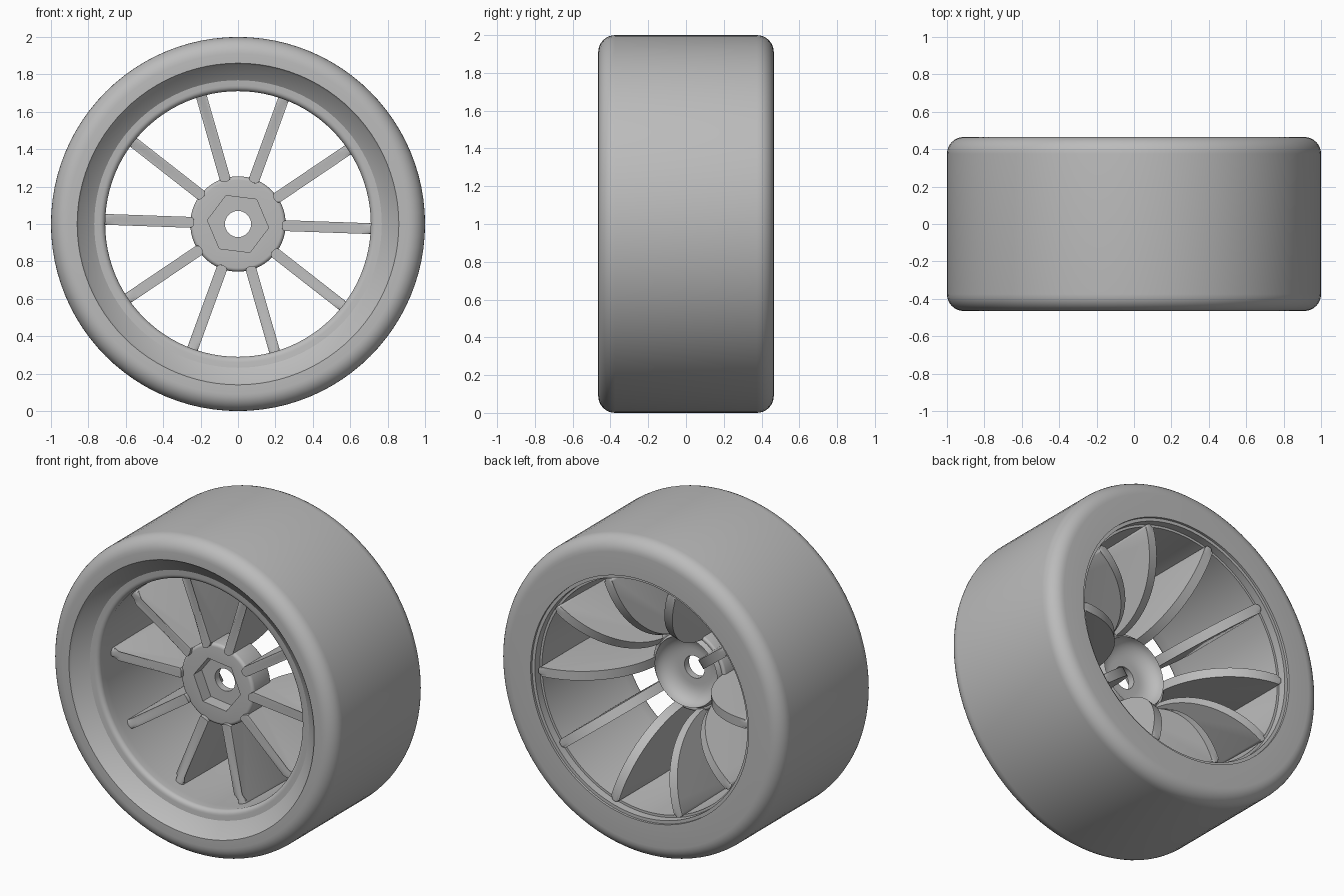
import bpy, bmesh, math
from mathutils import Matrix, Vector

cube = bpy.data.objects.get("Cube")
if cube:
    bpy.data.objects.remove(cube, do_unlink=True)

AXLE = Vector((0, 0, 1))

grey = bpy.data.materials.new("plain grey")
grey.use_nodes = True
COLOUR = (0.5, 0.5, 0.5, 1)
grey.diffuse_color = COLOUR
grey.node_tree.nodes["Principled BSDF"].inputs["Base Color"].default_value = COLOUR


def finish(bm, name, angle=35):
    """Turn a bmesh into a shaded object sitting on the axle."""
    bmesh.ops.recalc_face_normals(bm, faces=bm.faces)
    mesh = bpy.data.meshes.new(name)
    bm.to_mesh(mesh)
    bm.free()
    obj = bpy.data.objects.new(name, mesh)
    obj.location = AXLE
    bpy.context.collection.objects.link(obj)
    mesh.materials.append(grey)
    select(obj)
    bpy.ops.object.shade_smooth_by_angle(angle=math.radians(angle))
    return obj


def select(obj):
    bpy.ops.object.select_all(action='DESELECT')
    obj.select_set(True)
    bpy.context.view_layer.objects.active = obj


def arc(cx, cy, rx, ry, start, end, steps=8):
    """Points on an elliptical arc, as (radius, y)."""
    angles = [math.radians(start + (end - start) * i / steps) for i in range(steps + 1)]
    return [(cx + rx * math.cos(a), cy + ry * math.sin(a)) for a in angles]


def lathe(name, profile, segments=96):
    """Revolve a closed (radius, y) profile around the axle."""
    bm = bmesh.new()
    rings = []
    for i in range(segments):
        a = math.tau * i / segments
        rings.append([bm.verts.new((r * math.cos(a), y, r * math.sin(a))) for r, y in profile])
    n = len(profile)
    for i, ring in enumerate(rings):
        after = rings[(i + 1) % segments]
        for j in range(n):
            k = (j + 1) % n
            bm.faces.new((ring[j], ring[k], after[k], after[j]))
    return finish(bm, name)


# Tyre: rounded shoulders, sloped front lip, flat back wall
lathe("tyre",
      arc(0.91, -0.375, 0.09, 0.09, 0, -90)
      + [(0.86, -0.465), (0.85, -0.45), (0.765, -0.385), (0.765, 0.465)]
      + arc(0.91, 0.375, 0.09, 0.09, 90, 0))

# Rim barrel: front bead, straight inner wall, stepped back edge
lathe("rim_barrel",
      [(0.77, -0.388)] + arc(0.74, -0.355, 0.03, 0.03, 270, 180, 5)
      + [(0.715, -0.3), (0.73, 0.4), (0.745, 0.4), (0.745, 0.45), (0.77, 0.45)])

# Hub: flat front face, dished back, hexagonal nut pocket
hub = lathe("hub",
            [(0.07, -0.21)] + arc(0.235, -0.19, 0.02, 0.02, -90, 0, 5)
            + arc(0.24, -0.045, 0.015, 0.015, 0, 120, 5)
            + arc(0.11, 0.0, 0.11, 0.085, 0, -90, 7) + [(0.07, -0.085)], 64)

bm = bmesh.new()
bmesh.ops.create_cone(bm, cap_ends=True, segments=6, radius1=0.165, radius2=0.165, depth=0.2)
bmesh.ops.rotate(bm, verts=bm.verts, matrix=Matrix.Rotation(math.radians(83), 3, 'Z'))
bmesh.ops.rotate(bm, verts=bm.verts, matrix=Matrix.Rotation(math.radians(90), 3, 'X'))
bmesh.ops.translate(bm, verts=bm.verts, vec=(0, -0.23, 0))
cutter = finish(bm, "hex_cutter")
cutter.hide_render = True
cut = hub.modifiers.new("hex pocket", 'BOOLEAN')
cut.object = cutter
cut.solver = 'EXACT'
select(hub)
bpy.ops.object.modifier_apply(modifier=cut.name)
bpy.data.objects.remove(cutter, do_unlink=True)
bpy.ops.object.shade_smooth_by_angle(angle=math.radians(35))


# Spokes: deep fins with a straight front edge and a curved back edge
def spoke(index, half=0.029):
    outline = [(0.235, -0.235), (0.66, -0.235), (0.7, -0.25), (0.735, -0.25), (0.735, 0.43)]
    outline += arc(0.735, -0.08, 0.5, 0.51, 92, 180, 18)
    bm = bmesh.new()
    sides = [[bm.verts.new((r, y, z)) for r, y in outline] for z in (-half, half)]
    caps = [bm.faces.new(side) for side in sides]
    n = len(outline)
    for j in range(n):
        k = (j + 1) % n
        bm.faces.new((sides[0][j], sides[0][k], sides[1][k], sides[1][j]))
    edges = list({e for cap in caps for e in cap.edges})
    bmesh.ops.bevel(bm, geom=edges, offset=0.022, segments=4, profile=0.5, affect='EDGES')
    turn = math.radians(-2 + 36 * index)
    bmesh.ops.rotate(bm, verts=bm.verts, matrix=Matrix.Rotation(-turn, 3, 'Y'))
    finish(bm, f"spoke_{index + 1}")


for i in range(10):
    spoke(i)
